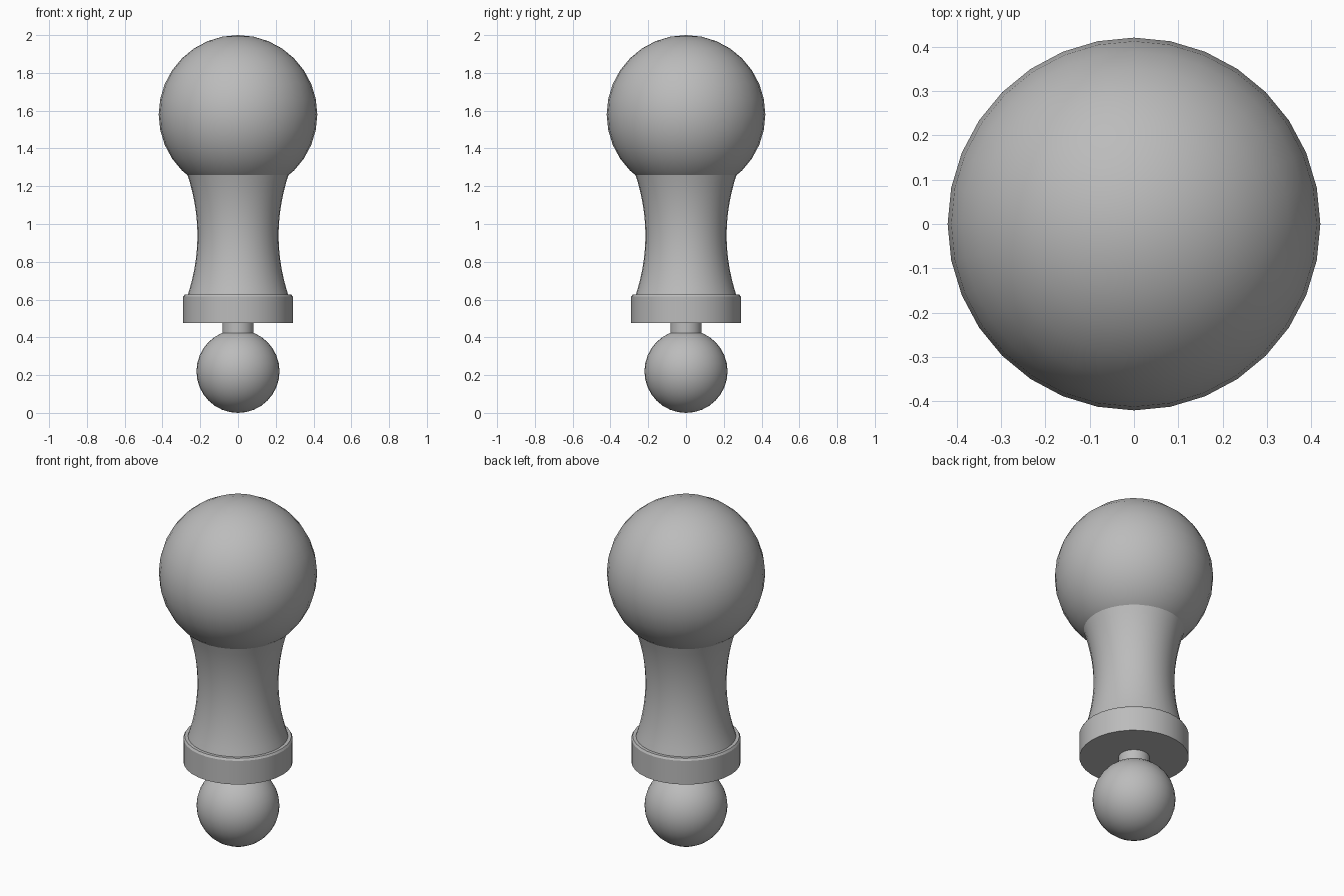
import bpy
import math

if "Cube" in bpy.data.objects:
    bpy.data.objects.remove(bpy.data.objects["Cube"], do_unlink=True)

SIDES = 32

grey = bpy.data.materials.new("plain grey")
grey.use_nodes = True
colour = (0.5, 0.5, 0.5, 1)
grey.diffuse_color = colour
grey.node_tree.nodes["Principled BSDF"].inputs["Base Color"].default_value = colour


def finish(name):
    obj = bpy.context.object
    obj.name = name
    obj.data.materials.append(grey)
    bpy.ops.object.shade_smooth_by_angle(angle=math.radians(30))
    return obj


def ball(name, radius, z):
    bpy.ops.mesh.primitive_uv_sphere_add(segments=SIDES, ring_count=16, radius=radius, location=(0, 0, z))
    return finish(name)


def turned(name, profile):
    """Solid of revolution from (radius, height) pairs, capped at both ends."""
    n = len(profile)
    verts = [(r * math.cos(a), r * math.sin(a), z)
             for r, z in profile
             for a in (math.tau * i / SIDES for i in range(SIDES))]
    faces = [(j * SIDES + i, j * SIDES + (i + 1) % SIDES,
              (j + 1) * SIDES + (i + 1) % SIDES, (j + 1) * SIDES + i)
             for j in range(n - 1) for i in range(SIDES)]
    faces += [tuple(reversed(range(SIDES))), tuple(range((n - 1) * SIDES, n * SIDES))]
    mesh = bpy.data.meshes.new(name)
    mesh.from_pydata(verts, [], faces)
    obj = bpy.data.objects.new(name, mesh)
    bpy.context.collection.objects.link(obj)
    bpy.ops.object.select_all(action='DESELECT')
    bpy.context.view_layer.objects.active = obj
    obj.select_set(True)
    return finish(name)


# Large head ball and small foot ball
ball("head_ball", 0.42, 1.58)
ball("foot_ball", 0.22, 0.22)

# Short pin joining the foot ball to the collar
turned("neck_pin", [(0.083, 0.4), (0.083, 0.5)])

# Collar with a slim chamfer on its upper edge
turned("collar", [(0.29, 0.477), (0.29, 0.615), (0.283, 0.627)])

# Waisted grip, narrowest at the middle
low, high, waist = 0.62, 1.265, 0.94
grip = []
for k in range(15):
    z = low + (high - low) * k / 14
    grip.append((0.215 + 0.054 * ((z - waist) / (high - waist)) ** 2, z))
turned("grip", grip)
